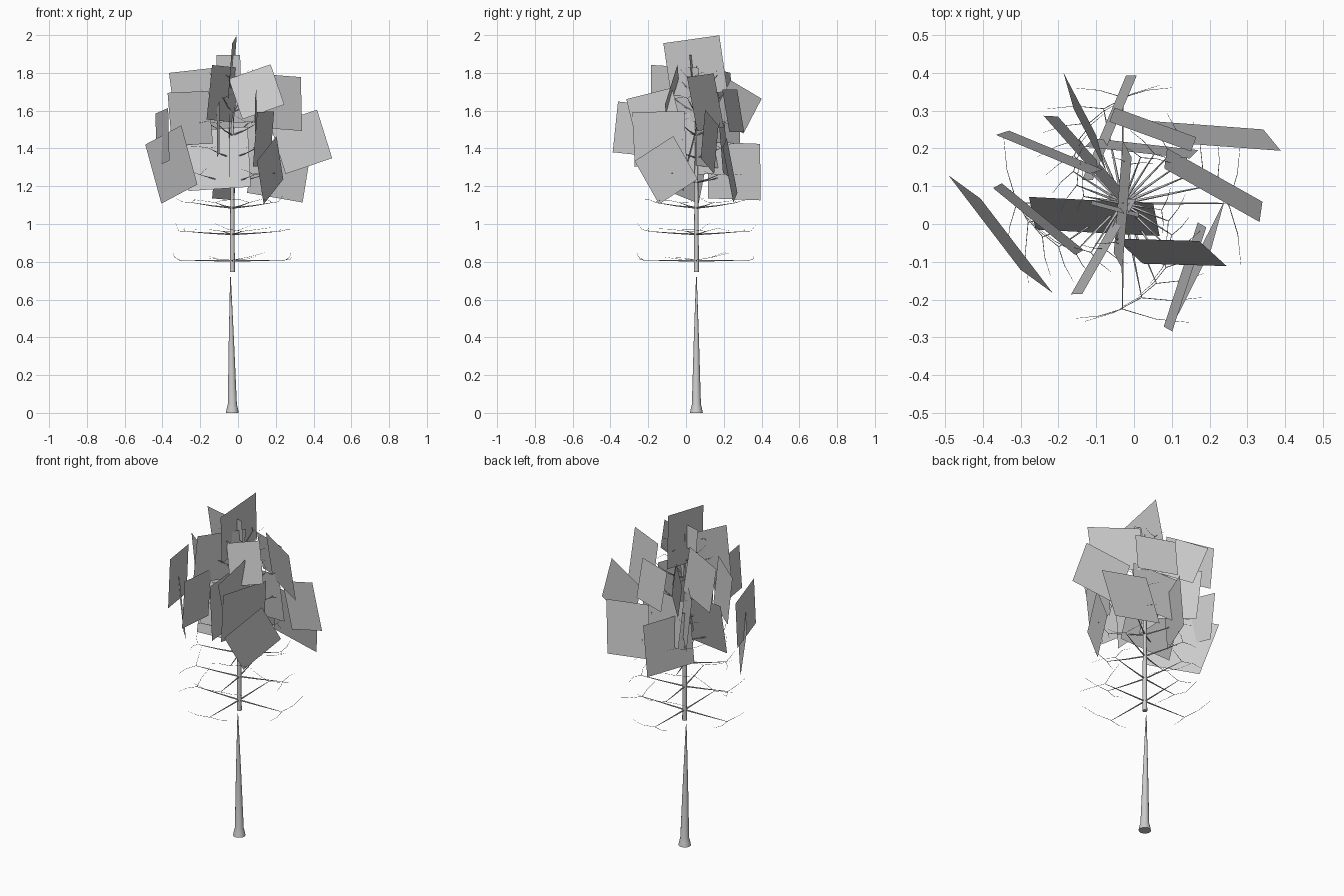
import bpy, bmesh, math, random
from mathutils import Vector

if "Cube" in bpy.data.objects:
    bpy.data.objects.remove(bpy.data.objects["Cube"])

random.seed(4)
TX, TY = -0.03, 0.055  # trunk axis


def new_object(name, bm):
    me = bpy.data.meshes.new(name)
    bm.to_mesh(me)
    bm.free()
    ob = bpy.data.objects.new(name, me)
    bpy.context.collection.objects.link(ob)
    return ob


def tube(bm, pts, sides):
    """Tapered tube along (position, radius) points."""
    path = [Vector(p) for p, _ in pts]
    rings = []
    for i, (p, r) in enumerate(pts):
        d = (path[min(i + 1, len(path) - 1)] - path[max(i - 1, 0)]).normalized()
        a = d.cross(Vector((1, 0, 0)) if abs(d.z) > 0.7 else Vector((0, 0, 1))).normalized()
        b = d.cross(a)
        rings.append([bm.verts.new(path[i] + r * (math.cos(t) * a + math.sin(t) * b))
                      for t in (2 * math.pi * k / sides for k in range(sides))])
    for lo, hi in zip(rings, rings[1:]):
        for k in range(sides):
            n = (k + 1) % sides
            bm.faces.new((lo[k], lo[n], hi[n], hi[k])).smooth = True
    bm.faces.new(rings[0])
    bm.faces.new(rings[-1])
    bmesh.ops.recalc_face_normals(bm, faces=bm.faces)


# Lower trunk: flared root tapering to a point
bm = bmesh.new()
tube(bm, [((TX, TY, 0), 0.034), ((TX, TY, 0.025), 0.029), ((TX, TY, 0.045), 0.024),
          ((TX - 0.005, TY, 0.38), 0.014), ((TX - 0.01, TY, 0.72), 0.002)], 12)
new_object("lower_trunk", bm)

# Upper trunk, separated by a gap
bm = bmesh.new()
tube(bm, [((TX, TY, 0.745), 0.0135), ((TX, TY, 1.1), 0.011),
          ((TX, TY, 1.5), 0.007), ((TX, TY, 1.85), 0.002)], 12)
new_object("upper_trunk", bm)

# Branch tiers: each branch ends in a spread of fine twigs
bm = bmesh.new()
up = Vector((0, 0, 1))
for tier, z in enumerate((0.805, 0.945, 1.085, 1.22, 1.35, 1.47, 1.59, 1.69)):
    reach = 0.28 - 0.025 * tier
    lift = 0.004 + 0.012 * tier
    for k in range(4):
        a = math.pi / 2 * (k + 1) + 0.2 * tier
        out = Vector((math.cos(a), math.sin(a), 0))
        side = Vector((-out.y, out.x, 0))
        base = Vector((TX, TY, z))
        mid = base + out * reach * 0.5 + up * lift * 0.4
        tip = base + out * reach + up * lift
        tube(bm, [(base, 0.0045), (mid, 0.003), (tip, 0.0012)], 5)
        for s in (-1, 1):
            ln = reach * random.uniform(0.4, 0.65)
            q = tip + side * s * ln * 0.5 + out * ln * 0.15 + up * random.uniform(0, 0.02)
            e = tip + side * s * ln + out * ln * 0.2 + up * random.uniform(0, 0.05)
            tube(bm, [(tip, 0.0014), (q, 0.001), (e, 0.0005)], 3)
new_object("branches", bm)


def card(bm, x, y, z, heading, roll, size, lean):
    """Square leaf card: heading about z, roll in its plane, lean of its top."""
    h, r, t = (math.radians(v) for v in (heading, roll, lean))
    u = Vector((math.cos(h), math.sin(h), 0))
    v = Vector((math.sin(h) * math.sin(t), -math.cos(h) * math.sin(t), math.cos(t)))
    e1 = (u * math.cos(r) + v * math.sin(r)) * size / 2
    e2 = (v * math.cos(r) - u * math.sin(r)) * size / 2
    c = Vector((x, y, z))
    bm.faces.new([bm.verts.new(c + i * e1 + j * e2)
                  for i, j in ((-1, -1), (1, -1), (1, 1), (-1, 1))])


# Foliage cards: centre x, y, z, heading, roll, size, grouped by lean
foliage = {
    -15: [(-0.105, 0.02, 1.345, -4, 4, 0.33),
          (0.098, -0.075, 1.70, -7, 20, 0.235)],
    0: [(-0.40, 0.01, 1.46, -76, 6, 0.28),
        (-0.105, -0.24, 1.50, 93, -6, 0.27),
        (0.335, 0.125, 1.435, -16, 18, 0.27),
        (-0.045, -0.03, 1.42, 91, 4, 0.33),
        (0.095, -0.165, 1.57, 88, 14, 0.25)],
    5: [(-0.353, -0.027, 1.315, -51, 18, 0.33),
        (0.02, 0.20, 1.40, -6, 4, 0.28),
        (-0.224, 0.19, 1.68, -22, 6, 0.27),
        (-0.118, 0.17, 1.45, -48, 5, 0.31),
        (-0.13, 0.27, 1.62, 115, -28, 0.21),
        (-0.065, 0.255, 1.28, 67, -2, 0.30),
        (-0.253, 0.013, 1.56, -39, 2, 0.28),
        (-0.03, 0.05, 1.83, 86, 8, 0.30),
        (-0.08, -0.06, 1.69, 60, -3, 0.29),
        (0.135, -0.14, 1.45, 72, 1, 0.29),
        (0.17, -0.105, 1.285, 66, 30, 0.265),
        (-0.05, 0.04, 1.83, -15, 0, 0.13)],
    10: [(0.05, 0.25, 1.60, -20, 0, 0.23),
         (0.218, 0.233, 1.285, -6, -10, 0.30),
         (0.21, 0.103, 1.645, -30, -4, 0.29)],
}
bm = bmesh.new()
for lean, group in foliage.items():
    for c in group:
        card(bm, *c, lean)
new_object("foliage_cards", bm)
